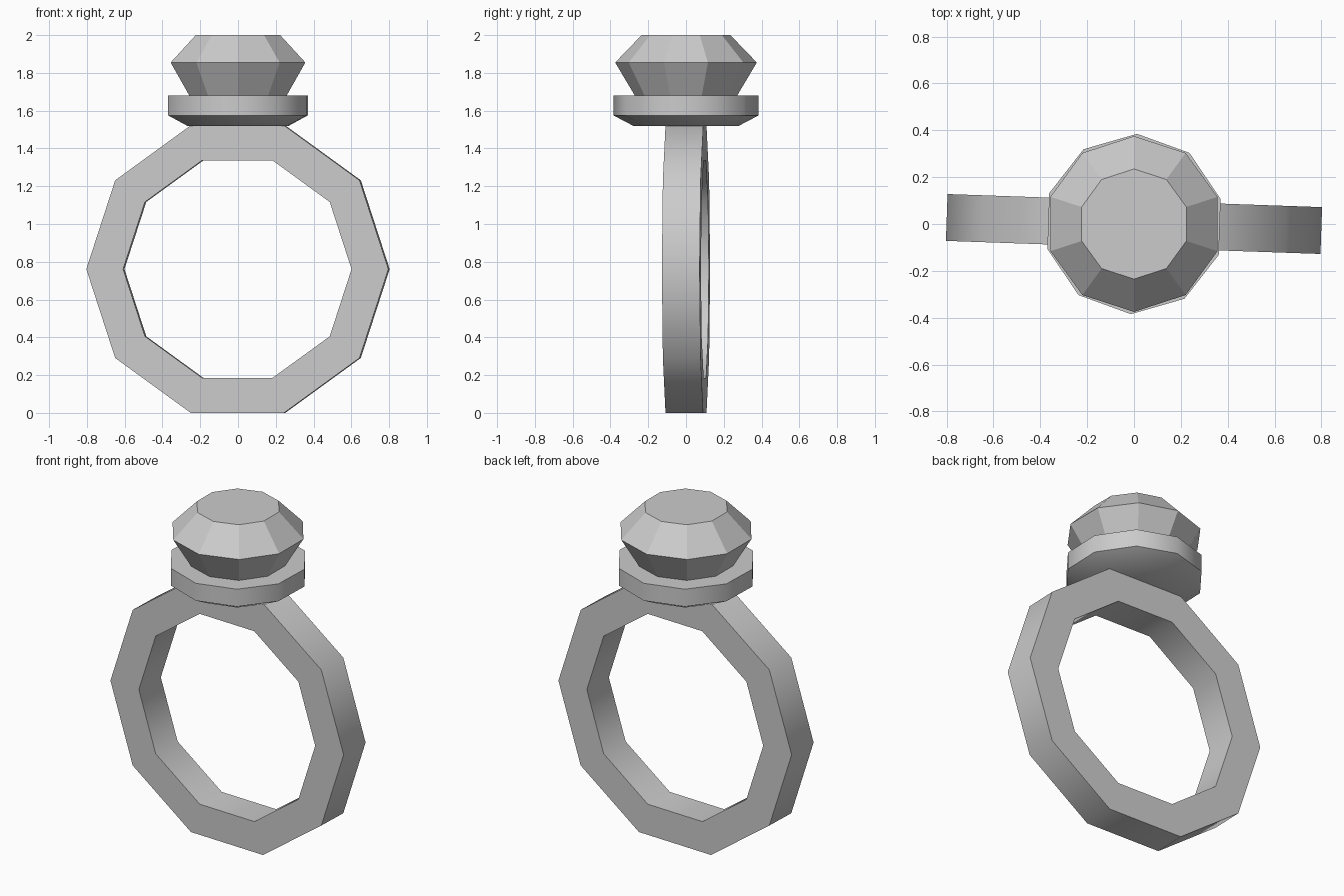
import bpy, bmesh
from math import sin, cos, pi, radians

if "Cube" in bpy.data.objects:
    bpy.data.objects.remove(bpy.data.objects["Cube"])

SIDES = 10


def lathe(name, profile, phase=0.0, closed=False, smooth=False):
    """Spin (radius, z) points into a ten-sided solid; closed = hollow band."""
    bm = bmesh.new()
    rings = [[bm.verts.new((r * cos(phase + 2 * pi * i / SIDES),
                            r * sin(phase + 2 * pi * i / SIDES), z))
              for i in range(SIDES)] for r, z in profile]
    pairs = list(zip(rings, rings[1:]))
    if closed:
        pairs.append((rings[-1], rings[0]))
    else:
        bm.faces.new(rings[0])
        bm.faces.new(rings[-1])
    for a, b in pairs:
        for i in range(SIDES):
            j = (i + 1) % SIDES
            bm.faces.new((a[i], a[j], b[j], b[i]))
    bmesh.ops.recalc_face_normals(bm, faces=bm.faces)
    mesh = bpy.data.meshes.new(name)
    bm.to_mesh(mesh)
    bm.free()
    obj = bpy.data.objects.new(name, mesh)
    bpy.context.collection.objects.link(obj)
    if smooth:
        bpy.ops.object.select_all(action='DESELECT')
        obj.select_set(True)
        bpy.context.view_layer.objects.active = obj
        bpy.ops.object.shade_smooth_by_angle(angle=radians(38))
    return obj


# Finger band, standing upright and turned slightly about z
band = lathe("band", [(0.605, -0.1), (0.8, -0.1), (0.8, 0.1), (0.605, 0.1)],
             closed=True, smooth=True)
band.location.z = 0.761
band.rotation_euler = (pi / 2, 0, radians(-2))

# Setting plate with a tapered underside
lathe("setting", [(0.28, 1.52), (0.385, 1.575), (0.385, 1.68)],
      phase=radians(88), smooth=True)

# Faceted gem: pavilion, girdle, crown and flat table
lathe("gem", [(0.265, 1.67), (0.375, 1.855), (0.235, 2.0)], phase=pi / 2)
